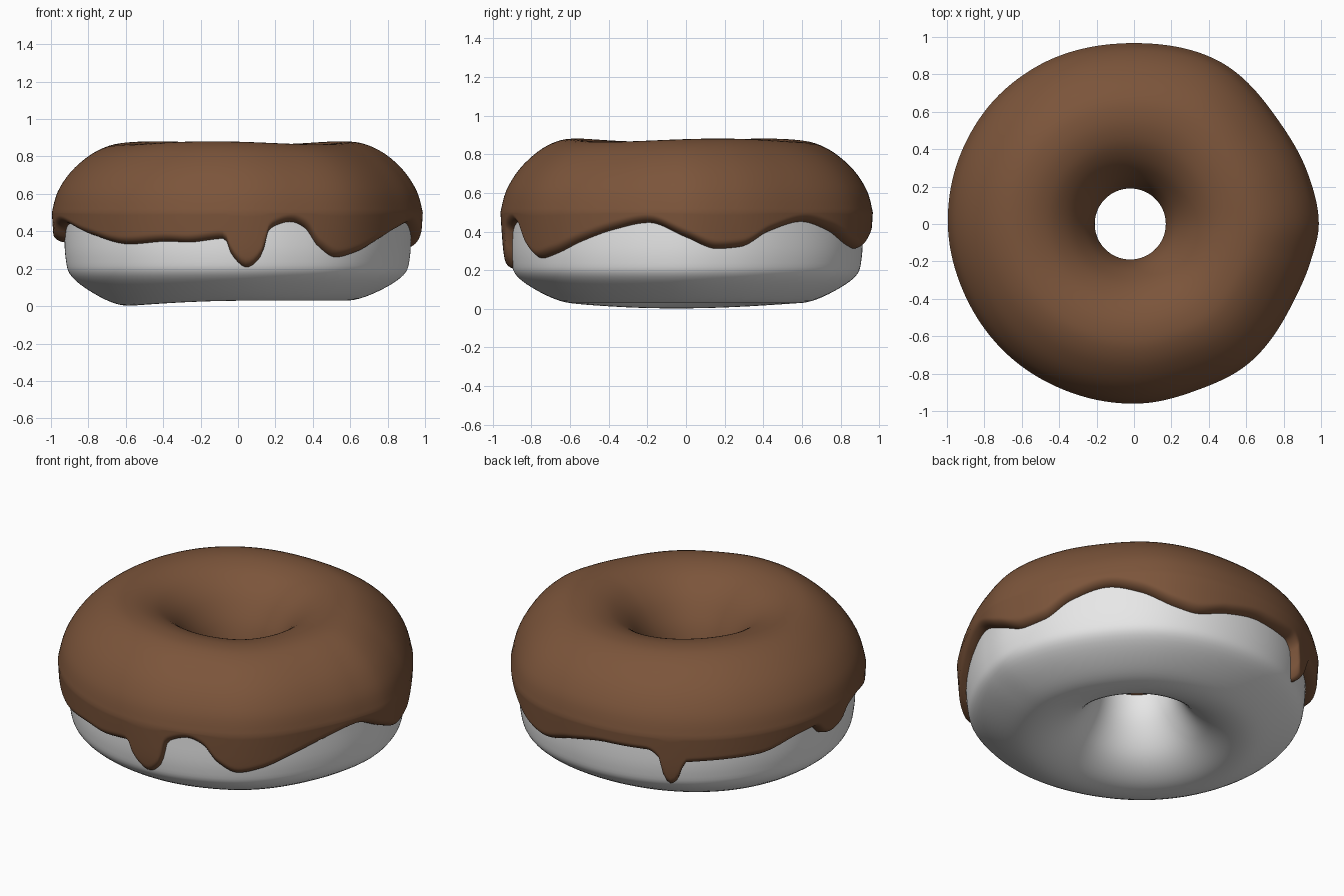
import bpy, math

if "Cube" in bpy.data.objects:
    bpy.data.objects.remove(bpy.data.objects["Cube"])

N = 288  # segments around the ring

def hermite(pts, x, period=None):
    """Monotone cubic curve through (x, y) points, optionally periodic."""
    if period:
        x %= period
        pts = [(a - period, b) for a, b in pts[-3:]] + pts + [(a + period, b) for a, b in pts[:3]]
    x = min(max(x, pts[0][0]), pts[-1][0])
    i = 0
    while i < len(pts) - 2 and x > pts[i + 1][0]:
        i += 1
    d = [(q[1] - p[1]) / (q[0] - p[0]) for p, q in zip(pts, pts[1:])]
    def slope(k):
        if k <= 0: return d[0]
        if k >= len(d): return d[-1]
        a, b = d[k - 1], d[k]
        return 0 if a * b <= 0 else 2 * a * b / (a + b)
    (x0, y0), (x1, y1) = pts[i], pts[i + 1]
    h = x1 - x0
    t = (x - x0) / h
    return ((2*t**3 - 3*t*t + 1) * y0 + (t**3 - 2*t*t + t) * h * slope(i)
            + (3*t*t - 2*t**3) * y1 + (t**3 - t*t) * h * slope(i + 1))

def catmull(p, steps, closed):
    """Smooth a short profile of (radius, z) points."""
    n, out = len(p), []
    for i in range(n if closed else n - 1):
        q = [p[(i + k) % n] if closed else p[min(max(i + k, 0), n - 1)] for k in (-1, 0, 1, 2)]
        for s in range(steps):
            t = s / steps
            out.append(tuple(0.5 * (2*b + (c - a)*t + (2*a - 5*b + 4*c - e)*t*t + (3*b - a - 3*c + e)*t**3)
                             for a, b, c, e in zip(*q)))
    return out if closed else out + [p[-1]]

# Uneven outline seen from the top: angle in degrees, radius
OUTLINE = [(0, .988), (16, .968), (35, .95), (63, .982), (90, .967), (122, .99), (143, 1.0), (158, 1.0),
           (180, .995), (204, .98), (226, .972), (250, .962), (272, .96), (290, .95), (309, .965), (333, .948),
           (348, .965)]
# Lower edge of the icing with its drips: angle in degrees, height
EDGE = [(0, .37), (10, .31), (18, .32), (28, .40), (41, .45), (52, .41), (64, .33), (71, .31), (83, .36),
        (98, .40), (112, .40), (116, .36), (118, .23), (120, .195), (122, .22), (125, .335), (137, .345),
        (149, .35), (164, .41), (171, .42), (175, .36), (179, .34), (184, .36), (188, .42), (194, .44),
        (213, .38), (231, .33), (246, .345), (253, .34), (265.5, .36), (268, .27), (273, .205), (278, .27),
        (280.5, .41), (288, .45), (293, .42), (298, .32), (305, .26), (313, .285), (324, .35), (336, .41),
        (348, .445)]
DOUGH_SIDE = [(.10, .79), (.165, .88), (.26, .915), (.42, .92), (.55, .91)]
ICING_SIDE = [(.15, .925), (.2, .945), (.3, .965), (.42, .975), (.5, .98)]

def factor(deg):
    return hermite(OUTLINE, deg, 360) / .98

def ring(r, z, deg, amount):
    """Place a profile point around the ring, with the wobble fading towards the hole."""
    w = min(max((r - .2) / .6, 0), 1)
    a = math.radians(deg)
    rr = r * (1 + (factor(deg) - 1) * amount * w)
    return (rr * math.cos(a) - .02 * (1 - w), rr * math.sin(a), z)

def build(name, columns, closed, colour):
    m = len(columns[0])
    verts = [v for c in columns for v in c]
    faces = []
    for i in range(N):
        j = (i + 1) % N
        for k in range(m if closed else m - 1):
            l = (k + 1) % m
            faces.append((i * m + k, j * m + k, j * m + l, i * m + l))
    mesh = bpy.data.meshes.new(name)
    mesh.from_pydata(verts, [], faces)
    mesh.polygons.foreach_set("use_smooth", [True] * len(faces))
    mat = bpy.data.materials.new(name + "_colour")
    mat.diffuse_color = (*colour, 1)
    mat.use_nodes = True
    mat.node_tree.nodes["Principled BSDF"].inputs["Base Color"].default_value = mat.diffuse_color
    mesh.materials.append(mat)
    obj = bpy.data.objects.new(name, mesh)
    bpy.context.collection.objects.link(obj)
    return obj

# Dough ring, sagging slightly lower on the left
dough = catmull([(.60, .03), (.74, .075), (.88, .165), (.915, .26), (.92, .42), (.91, .55), (.84, .69),
                 (.72, .78), (.58, .82), (.43, .78), (.31, .68), (.235, .55), (.205, .42), (.235, .27),
                 (.33, .13), (.46, .05)], 5, True)
cols = []
for i in range(N):
    deg = 360 * i / N
    sag = .03 * max(0, math.cos(math.radians(deg - 185))) ** 2
    cols.append([ring(r, z - sag * max(0, 1 - z / .25), deg, .5) for r, z in dough])
build("dough", cols, True, (.8, .8, .8))

# Icing: from inside the hole, over the top, down to the dripping rounded edge
cap = catmull([(.22, .42), (.197, .425), (.19, .46), (.205, .54), (.245, .64), (.32, .75), (.41, .825),
               (.50, .862), (.59, .873), (.68, .86), (.78, .81), (.88, .72), (.95, .61), (.98, .5)], 4, False)
cols = []
for i in range(N):
    deg = 360 * i / N
    edge = hermite(EDGE, deg, 360)
    lift = .008 * math.sin(math.radians(3 * deg + 40))
    col = [ring(r, z + lift * max(0, (z - .6) / .27), deg, 1) for r, z in cap]
    a, f = math.radians(deg), factor(deg)
    for k in range(1, 21):
        t = math.sin(k / 20 * math.pi / 2)  # rows bunch up at the lip
        z = .5 + (edge - .5) * t
        outer = hermite(ICING_SIDE, z) * f
        inner = hermite(DOUGH_SIDE, z) * (1 + (f - 1) * .5) - .012
        s = min(max(1 - (z - edge) / .045, 0), 1)
        r = inner + (outer - inner) * math.sqrt(max(0, 1 - s * s))
        col.append((r * math.cos(a), r * math.sin(a), z))
    cols.append(col)
build("icing", cols, False, (.2, .09, .043))
